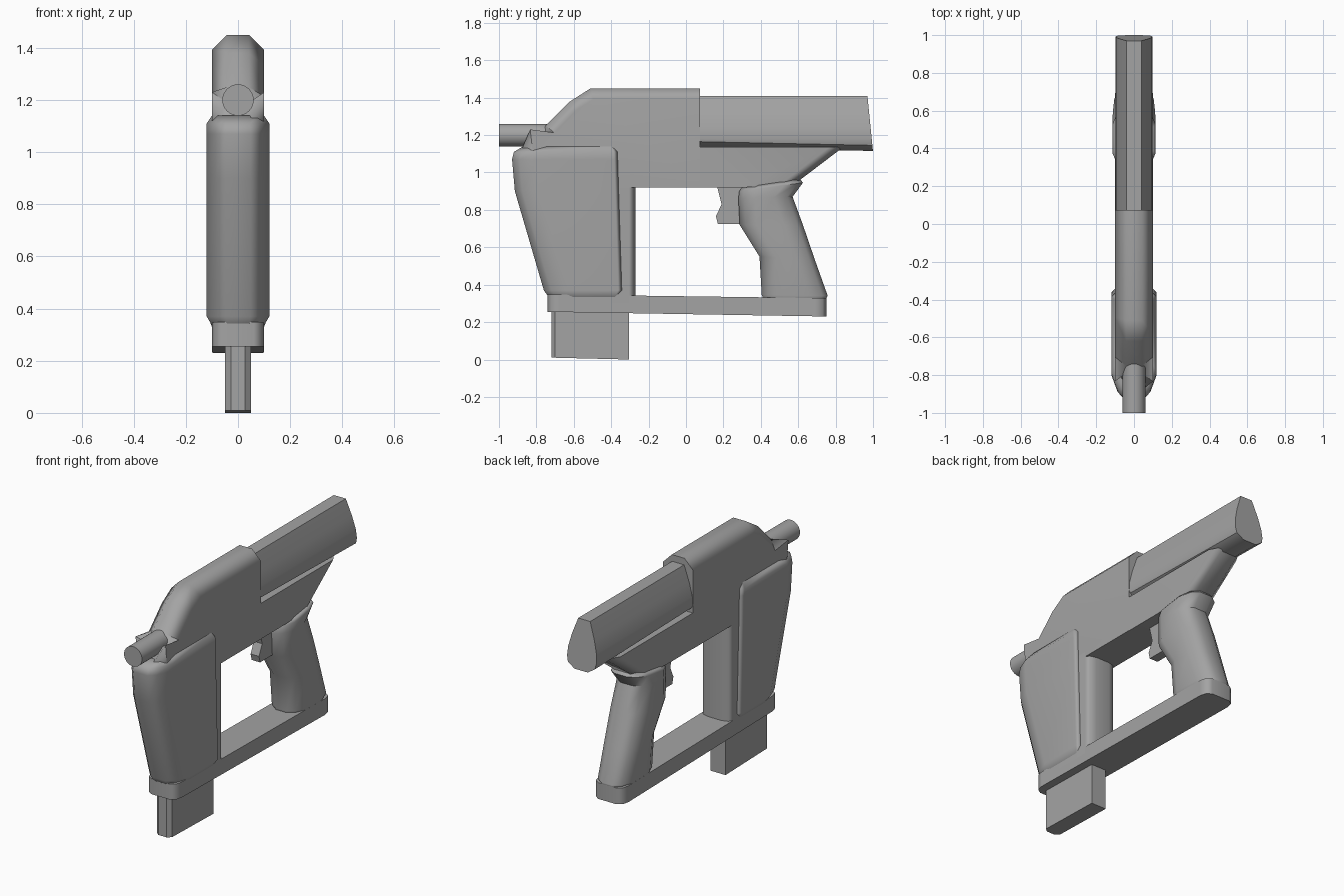
import bpy
import bmesh
from math import radians

default = bpy.data.objects.get("Cube")
if default:
    bpy.data.objects.remove(default, do_unlink=True)

GREY = (0.37, 0.37, 0.37, 1)
grey = bpy.data.materials.new("plain_grey")
grey.use_nodes = True
grey.diffuse_color = GREY
grey.node_tree.nodes["Principled BSDF"].inputs["Base Color"].default_value = GREY


def finish(bm, name, angle):
    """Turn a bmesh into a shaded object."""
    bmesh.ops.recalc_face_normals(bm, faces=bm.faces)
    mesh = bpy.data.meshes.new(name)
    bm.to_mesh(mesh)
    bm.free()
    mesh.materials.append(grey)
    obj = bpy.data.objects.new(name, mesh)
    bpy.context.collection.objects.link(obj)
    bpy.ops.object.select_all(action='DESELECT')
    obj.select_set(True)
    bpy.context.view_layer.objects.active = obj
    bpy.ops.object.shade_smooth_by_angle(angle=radians(angle))
    weighted = obj.modifiers.new("weighted_normals", 'WEIGHTED_NORMAL')
    weighted.keep_sharp = True
    return obj


def loft(name, rings, angle=50):
    """Skin a row of equal rings and cap both ends."""
    bm = bmesh.new()
    loops = [[bm.verts.new(p) for p in ring] for ring in rings]
    count = len(loops[0])
    for a, b in zip(loops, loops[1:]):
        for i in range(count):
            j = (i + 1) % count
            bm.faces.new((a[i], a[j], b[j], b[i]))
    bm.faces.new(loops[0])
    bm.faces.new(loops[-1])
    return finish(bm, name, angle)


def plan_ring(z_front, z_back, front, back, half, nose, heel):
    """Symmetric outline seen from above; nose and heel are (width share, inset)."""
    side = [(half * f, front + d) for f, d in nose]
    side += [(half * f, back - d) for f, d in heel]
    outline = side + [(-x, y) for x, y in reversed(side)]
    slope = (z_back - z_front) / (back - front)
    return [(x, y, z_front + (y - front) * slope) for x, y in outline]


def prism(name, profile, half, bevel=0, rule=None, angle=50):
    """Extrude a side profile across x and bevel the rim edges picked by rule."""
    bm = bmesh.new()
    left = [bm.verts.new((half, y, z)) for y, z in profile]
    right = [bm.verts.new((-half, y, z)) for y, z in profile]
    bm.faces.new(left)
    bm.faces.new(right)
    for i in range(len(profile)):
        j = (i + 1) % len(profile)
        bm.faces.new((left[i], left[j], right[j], right[i]))
    if rule:
        picked = []
        for edge in bm.edges:
            a, b = (v.co for v in edge.verts)
            mid = (a + b) / 2
            if a.x * b.x > 0 and rule(mid.y, mid.z):
                picked.append(edge)
        bmesh.ops.bevel(bm, geom=picked, offset=bevel, offset_type='OFFSET',
                        segments=1, affect='EDGES')
    return finish(bm, name, angle)


# Main housing with chamfered crown and nose
prism("upper_body",
      [(-0.85, 0.92), (-0.88, 1.12), (-0.79, 1.19), (-0.75, 1.25), (-0.62, 1.38),
       (-0.51, 1.45), (0.075, 1.45), (0.075, 0.92)],
      0.1, 0.058, lambda y, z: y < 0.06 and z > 1)

# Tapering rear underside of the housing
prism("rear_body",
      [(0.07, 0.92), (0.3, 0.92), (0.57, 0.93), (0.84, 1.135), (0.07, 1.135)],
      0.0985, 0.045, lambda y, z: y > 0.6 and z < 1.1)

# Rear slide with a slanted end
section = [(0.04, 1.41), (0.075, 1.31), (0.094, 1.235), (0.098, 1.18),
           (0.09, 1.145), (0.045, 1.115)]
section += [(-x, z) for x, z in reversed(section)]
loft("rear_slide",
     [[(x, 0.05, z + (0.02 if z < 1.15 else 0)) for x, z in section],
      [(x, 0.97 + (1.41 - z) * 0.1, z) for x, z in section]], 35)

# Column behind the front cover
nose = [(1, 0)]
heel = [(1, 0.035), (0.85, 0.012), (0.45, 0)]
loft("front_column",
     [plan_ring(z, z, -0.6, -0.27, 0.1, nose, heel) for z in (0.3, 0.95)])

# Front cover with a rounded leading edge
nose = [(0.4, 0), (0.72, 0.04), (1, 0.13)]
heel = [(1, 0.02), (0.84, 0)]
cover = [(0.335, -0.735, -0.36, 0.1), (0.37, -0.76, -0.343, 0.12),
         (0.9, -0.915, -0.36, 0.12), (1.07, -0.93, -0.365, 0.12),
         (1.11, -0.92, -0.367, 0.12), (1.14, -0.87, -0.38, 0.1)]
loft("front_cover",
     [plan_ring(z, z, front, back, half, nose, heel) for z, front, back, half in cover])

# Rear hand grip
nose = [(0.35, 0), (0.75, 0.03), (1, 0.09)]
heel = [(1, 0.1), (0.75, 0.03), (0.35, 0)]
grip = [(0.32, 0.32, 0.415, 0.745, 0.095), (0.345, 0.34, 0.405, 0.758, 0.105),
        (0.55, 0.53, 0.393, 0.69, 0.112), (0.72, 0.72, 0.287, 0.625, 0.115),
        (0.86, 0.87, 0.28, 0.57, 0.112), (0.9, 0.945, 0.285, 0.625, 0.115),
        (0.92, 0.965, 0.3, 0.61, 0.098)]
loft("rear_grip", [plan_ring(*row, nose, heel) for row in grip])

# Long bar joining both grips
nose = [(0.6, 0), (0.9, 0.02), (1, 0.06)]
heel = list(reversed(nose))
loft("base_bar",
     [plan_ring(0.255, 0.23, -0.74, 0.75, 0.1, nose, heel),
      plan_ring(0.348, 0.328, -0.74, 0.75, 0.1, nose, heel)])

# Magazine below the bar
loft("magazine",
     [plan_ring(low, high, -0.72, -0.305, 0.05, [(0.55, 0), (1, 0.02)], [(1, 0)])
      for low, high in ((0.01, 0), (0.3, 0.3))], 30)

# Trigger
prism("trigger",
      [(0.165, 0.93), (0.19, 0.83), (0.16, 0.765), (0.17, 0.725),
       (0.3, 0.725), (0.3, 0.93)], 0.028, angle=30)

# Barrel
bm = bmesh.new()
bmesh.ops.create_cone(bm, cap_ends=True, segments=32, radius1=0.06, radius2=0.06, depth=0.4)
for v in bm.verts:
    x, y, z = v.co
    v.co = (x, z - 0.8, y + 1.2)
finish(bm, "barrel", 40)
